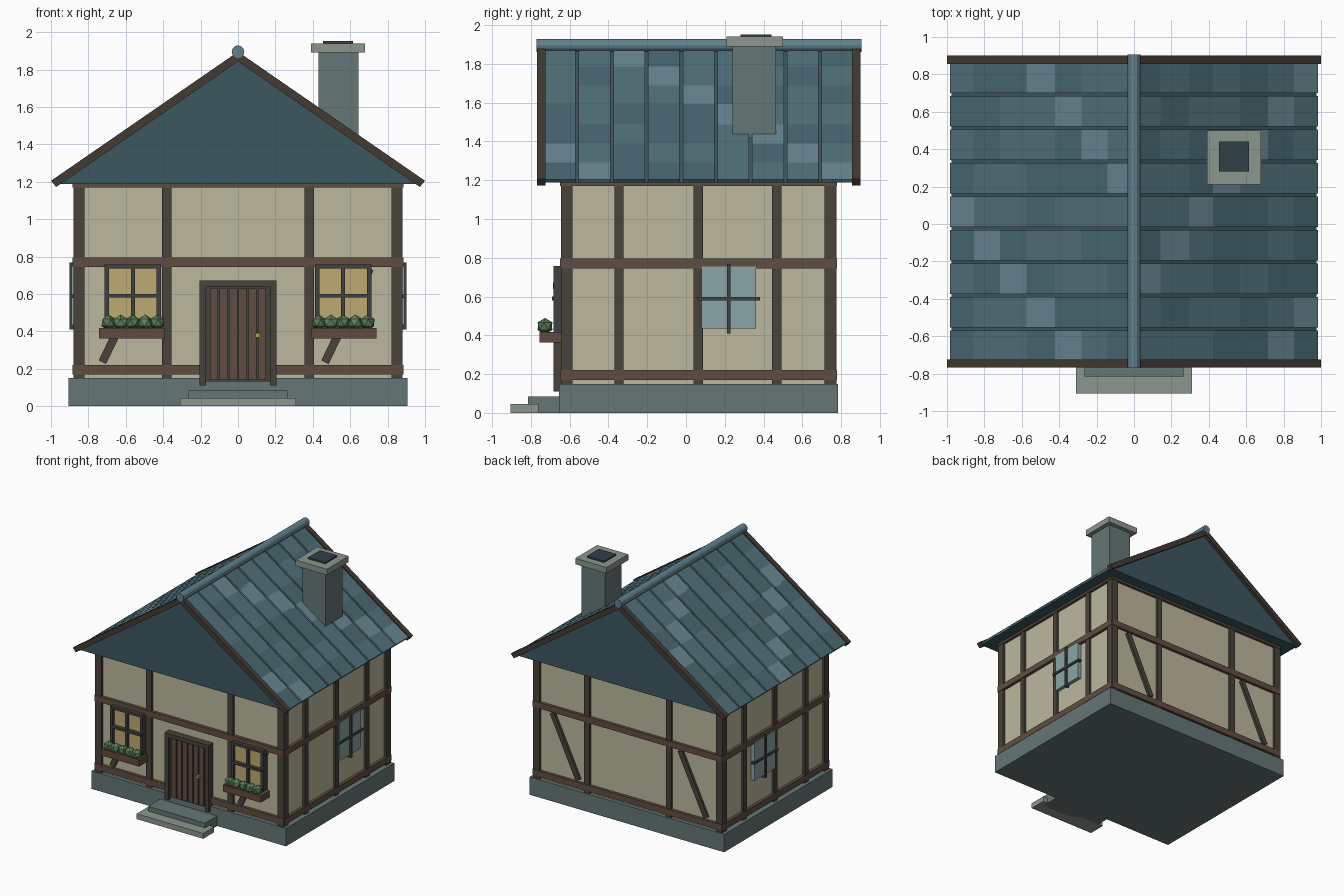
import bpy, bmesh, math, random
from mathutils import Matrix, Vector

if "Cube" in bpy.data.objects:
    bpy.data.objects.remove(bpy.data.objects["Cube"])

random.seed(4)
COLORS = {
    "stone": (.13, .18, .18), "stone_light": (.26, .31, .27), "flue": (.03, .05, .06),
    "plaster": (.50, .48, .34), "post": (.065, .055, .042), "rail": (.115, .075, .055),
    "roof": (.045, .095, .115), "tile0": (.065, .135, .165), "tile1": (.085, .165, .2),
    "tile2": (.14, .24, .29), "ridge": (.12, .22, .27), "barge": (.055, .042, .034),
    "frame": (.05, .055, .05), "amber": (.52, .40, .17), "glass": (.26, .38, .38),
    "planter": (.12, .07, .05), "leaf0": (.09, .19, .09), "leaf1": (.12, .24, .12),
    "brass": (.5, .34, .1),
}


def finish(name, bm, color):
    bmesh.ops.recalc_face_normals(bm, faces=bm.faces)
    me = bpy.data.meshes.new(name)
    bm.to_mesh(me)
    bm.free()
    ob = bpy.data.objects.new(name, me)
    bpy.context.collection.objects.link(ob)
    mat = bpy.data.materials.get(color) or bpy.data.materials.new(color)
    mat.diffuse_color = (*COLORS[color], 1)
    mat.use_nodes = True
    mat.node_tree.nodes["Principled BSDF"].inputs["Base Color"].default_value = mat.diffuse_color
    me.materials.append(mat)
    return ob


def box(name, color, x, y, z):
    """Box from (min, max) ranges."""
    bm = bmesh.new()
    c = [(a + b) / 2 for a, b in (x, y, z)]
    s = [b - a for a, b in (x, y, z)]
    bmesh.ops.create_cube(bm, size=1, matrix=Matrix.Translation(c) @ Matrix.Diagonal((*s, 1)))
    return finish(name, bm, color)


def prism(name, color, profile, y0, y1):
    """Extrude an XZ profile along y."""
    bm = bmesh.new()
    f = bm.faces.new([bm.verts.new((x, y0, z)) for x, z in profile])
    ext = bmesh.ops.extrude_face_region(bm, geom=[f])["geom"]
    bmesh.ops.translate(bm, vec=(0, y1 - y0, 0),
                        verts=[v for v in ext if isinstance(v, bmesh.types.BMVert)])
    return finish(name, bm, color)


def span(c, w):
    return (c - w / 2, c + w / 2)


# Foundation, walls and steps
box("foundation", "stone", (-.905, .905), (-.655, .785), (0, .15))
WX, YF, YB = .86, -.625, .755
box("walls", "plaster", (-WX, WX), (YF, YB), (.15, 1.19))
box("lower_step", "stone_light", (-.31, .31), (-.905, -.76), (0, .045))
box("upper_step", "stone", (-.265, .265), (-.815, -.65), (0, .085))

# Timber framing: corner posts, wall posts, rails, braces
P, R = .02, .024
for sx in (-1, 1):
    for y, out in ((YF, -1), (YB, 1)):
        box("corner_post", "post", span(sx * .85, .06), span(y - out * .01, .06), (.15, 1.2))
        box("wall_post", "post", span(sx * .38, .05), span(y, 2 * P), (.15, 1.2))
    for y in (-.345, .063, .468):
        box("side_post", "post", span(sx * WX, 2 * P), span(y, .047), (.15, 1.2))
for z in (.195, .77, 1.195):
    for y in (YF, YB):
        box("rail", "rail", (-.88, .88), span(y, 2 * R), span(z, .05))
    for sx in (-1, 1):
        box("side_rail", "rail", span(sx * WX, 2 * R), (-.645, .775), span(z, .05))
for x in (-.6, .59):
    for y in (YF, YB):
        a, b = Vector((x - .125, .235)), Vector((x + .115, .735))
        n = Vector((b.y - a.y, a.x - b.x)).normalized() * .022
        prism("brace", "post", [a - n, a + n, b + n, b - n], y - P, y + P)

# Roof body with flat soffit
SLOPE, RY0, RY1 = .69, -.74, .87
prism("roof_body", "roof", [(-.975, 1.188), (.975, 1.188), (0, 1.866)], RY0, RY1)


def roof_strip(name, color, sx, xa, xb, top, bottom, y0, y1):
    """Slab lying on one roof slope between two distances from the ridge."""
    prism(name, color, [(sx * xa, top - SLOPE * xa), (sx * xb, top - SLOPE * xb),
                        (sx * (xb - .012), bottom - SLOPE * (xb - .012)),
                        (sx * xa, bottom - SLOPE * xa)], y0, y1)


COLS, ROWS = 9, 7
w, h = (RY1 - RY0) / COLS, .985 / ROWS
for sx in (-1, 1):
    for c in range(COLS):
        for r in range(ROWS):
            tone = 2 if (c * 3 + r * 4 + sx) % 7 == 0 else random.randint(0, 1)
            y = RY0 + c * w
            roof_strip("roof_tile", f"tile{tone}", sx, r * h, (r + 1) * h + (.012 if r < ROWS - 1 else 0),
                       1.883, 1.86, y + .008, y + w - .008)
    # Barge boards along both gables
    for y0, y1 in ((-.768, -.725), (.855, .9)):
        prism("barge_board", "barge", [(0, 1.895), (sx, 1.205), (sx * .972, 1.172), (0, 1.843)], y0, y1)

# Ridge pole
bm = bmesh.new()
bmesh.ops.create_cone(bm, cap_ends=True, segments=12, radius1=.034, radius2=.034, depth=1.675,
                      matrix=Matrix.Translation((0, .0675, 1.895)) @ Matrix.Rotation(math.pi / 2, 4, 'X'))
finish("ridge_pole", bm, "ridge")

# Chimney
box("chimney", "stone", (.43, .645), (.24, .465), (1.35, 1.9))
box("chimney_cap", "stone_light", (.39, .68), (.21, .5), (1.89, 1.94))
box("chimney_flue", "flue", (.455, .615), (.28, .44), (1.92, 1.952))

# Door
box("door_panel", "frame", (-.175, .175), (-.66, -.62), (.13, .64))
for i in range(6):
    box("door_plank", "rail", span(-.1275 + i * .051, .043), (-.672, -.65), (.14, .63))
for sx in (-1, 1):
    box("door_jamb", "post", span(sx * .188, .034), (-.682, -.62), (.11, .67))
box("door_lintel", "post", (-.205, .205), (-.685, -.62), (.638, .672))
box("door_handle", "brass", span(.105, .024), (-.69, -.66), span(.38, .024))

# Front windows with flower boxes
for cx in (-.562, .562):
    box("window_glass", "amber", span(cx, .28), (-.66, -.62), (.43, .75))
    for sx in (-1, 1):
        box("window_side", "frame", span(cx + sx * .139, .024), (-.682, -.62), (.42, .757))
    for z in (.425, .747):
        box("window_edge", "frame", span(cx, .3), (-.682, -.62), span(z, .022))
    box("window_mullion", "frame", span(cx, .02), (-.682, -.65), (.43, .75))
    box("window_crossbar", "frame", span(cx, .28), (-.69, -.65), span(.59, .02))
    box("flower_box", "planter", span(cx - .005 if cx < 0 else cx + .003, .352), (-.755, -.64), (.362, .418))
    for i in range(5):
        bm = bmesh.new()
        bmesh.ops.create_icosphere(bm, subdivisions=1, radius=.043, matrix=Matrix.Translation(
            (cx + (i - 2) * .065, -.727, .447)) @ Matrix.Rotation(i * .9, 4, 'Z'))
        finish("plant", bm, f"leaf{i % 2}")

# Side windows with crossed bars
for sx in (-1, 1):
    def out(a, b):
        return tuple(sorted((sx * a, sx * b)))
    box("side_glass", "glass", out(.85, .89), (.08, .362), (.435, .755))
    box("side_mullion", "frame", out(.87, .902), span(.221, .018), (.41, .768))
    box("side_crossbar", "frame", out(.87, .902), span(.219, .325), span(.588, .018))
